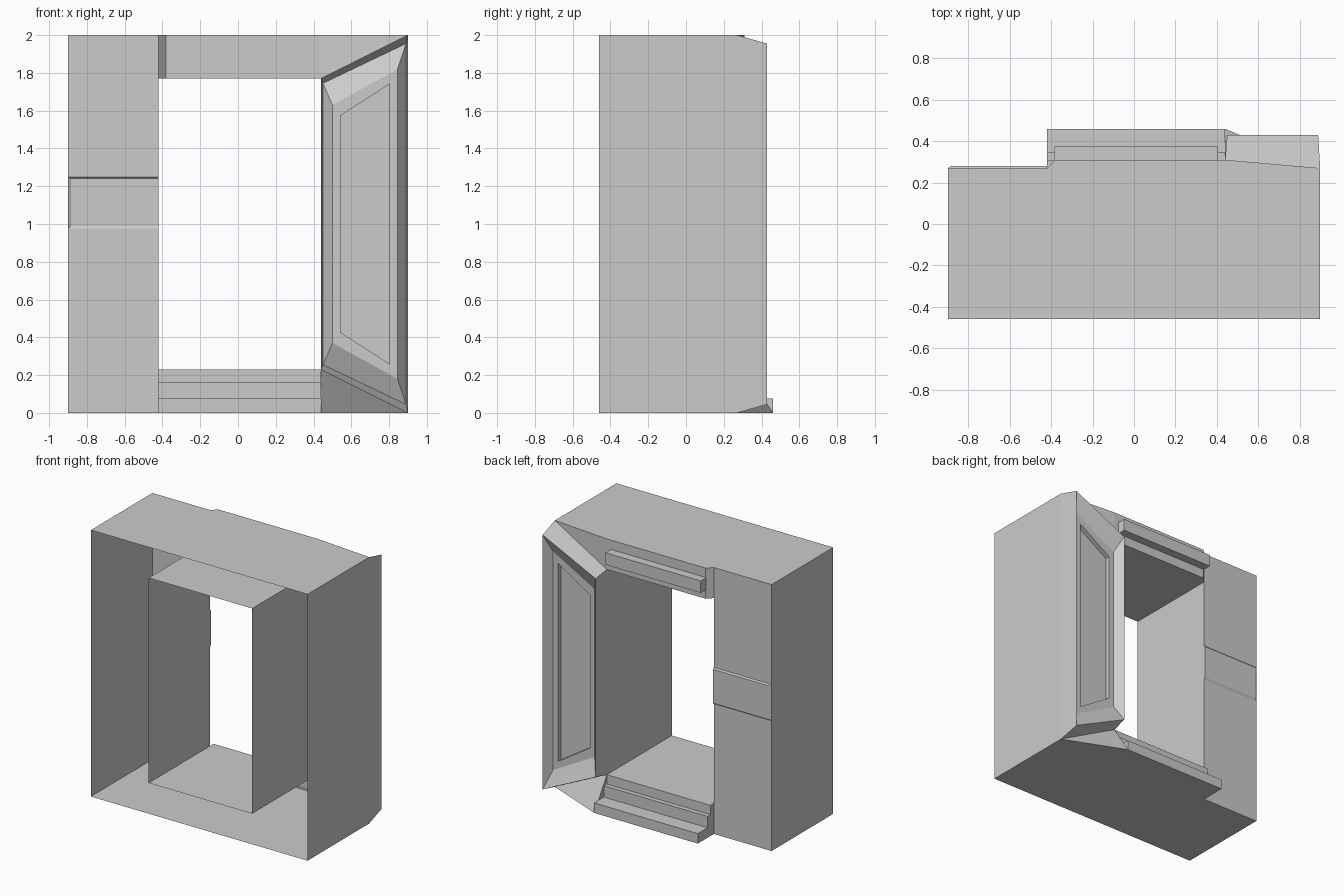
import bpy, bmesh

if "Cube" in bpy.data.objects:
    bpy.data.objects.remove(bpy.data.objects["Cube"])


def build(name, polys):
    """Make one object from a list of polygons given as point lists."""
    bm = bmesh.new()
    for p in polys:
        bm.faces.new([bm.verts.new(v) for v in p])
    bmesh.ops.remove_doubles(bm, verts=bm.verts, dist=0.0005)
    bmesh.ops.recalc_face_normals(bm, faces=bm.faces)
    me = bpy.data.meshes.new(name)
    bm.to_mesh(me)
    bm.free()
    ob = bpy.data.objects.new(name, me)
    bpy.context.collection.objects.link(ob)
    return ob


def bridge(a, b, closed=False):
    """Quads between two matching point rows."""
    n = len(a)
    return [[a[i], a[(i + 1) % n], b[(i + 1) % n], b[i]]
            for i in range(n if closed else n - 1)]


def sweep_x(profile, x0, x1):
    """Extrude a (y, z) profile along x."""
    return bridge([(x0, y, z) for y, z in profile], [(x1, y, z) for y, z in profile])


F, B, L, R = -0.46, 0.27, 0.9, 0.44     # front, back, half width, opening right
IL, IB, LO, HI = -0.42, 0.31, 0.23, 1.77  # opening left, lip depth, floor, ceiling

# Outer shell, open at the front
top = [(-L, F), (L, F), (L, B), (R, IB), (-0.38, IB), (IL, B), (-L, B)]
bottom = [(-L, F), (L, F), (L, B), (R, 0.46), (IL, 0.46), (IL, B), (-L, B)]
shell = [[(x, y, 2) for x, y in top], [(x, y, 0) for x, y in bottom]]
shell += [[(x, F, 0), (x, B, 0), (x, B, 2), (x, F, 2)] for x in (-L, L)]
build("outer_shell", shell)

# Rectangular passage through the middle
build("passage", [
    [(IL, F, LO), (IL, B, LO), (IL, B, HI), (IL, F, HI)],
    [(R, F, LO), (R, IB, LO), (R, IB, HI), (R, F, HI)],
    [(IL, F, LO), (R, F, LO), (R, IB, LO), (IL, IB, LO), (IL, B, LO)],
    [(IL, F, HI), (R, F, HI), (R, IB, HI), (-0.38, IB, HI), (IL, B, HI)]])

# Left pillar with a shallow raised band
band = [(B, 0), (B, 0.975), (0.28, 0.99), (0.28, 1.24), (B, 1.25), (B, 2)]
outer = [(-L if y == B else -0.885, y, z) for y, z in band]
pillar = bridge(outer, [(IL, y, z) for y, z in band])
pillar += [outer[1:5], [(IL, y, z) for y, z in band[1:5]]]
build("left_pillar", pillar)

# Lintel with slanted left end and a triangular right return
build("lintel", [
    [(IL, B, HI), (-0.38, IB, HI), (-0.38, IB, 2), (IL, B, 2)],
    [(-0.38, IB, HI), (R, IB, HI), (R, IB, 2), (-0.38, IB, 2)],
    [(R, IB, HI), (L, B, 2), (R, IB, 2)]])

# Bar on the lintel
bar = [(IB, 1.84), (0.375, 1.84), (0.375, 1.93), (IB, 1.93)]
build("lintel_bar", sweep_x(bar, -0.385, 0.405)
      + [[(x, y, z) for y, z in bar] for x in (-0.385, 0.405)])

# Two steps below the opening
steps = [(IB, LO), (IB, 0.16), (0.345, 0.16), (0.345, 0.075), (0.46, 0.075), (0.46, 0)]
stair = sweep_x(steps, IL, R)
stair.append([(IL, y, z) for y, z in [(B, 0), (B, LO)] + steps])
stair.append([(R, y, z) for y, z in steps[:4] + [(0.411, 0.075)]])
stair.append([(R, y, z) for y, z in [(0.411, 0.075)] + steps[4:]])
stair.append([(R, IB, LO), (L, B, 0), (R, 0.46, 0)])
build("steps", stair)


# Right panel: trapezoid rings (inner x, y, half height, outer x, y, half height)
def ring(xi, yi, hi, xo, yo, ho):
    return [(xo, yo, 1 + ho), (xi, yi, 1 + hi), (xi, yi, 1 - hi), (xo, yo, 1 - ho)]


rings = [ring(R, IB, 0.77, L, B, 1.0),
         ring(0.45, 0.43, 0.745, 0.89, 0.43, 0.955),
         ring(0.5, 0.37, 0.63, 0.845, 0.37, 0.82),
         ring(0.54, 0.37, 0.575, 0.805, 0.37, 0.745),
         ring(0.54, 0.335, 0.575, 0.805, 0.335, 0.745)]
panel = [q for a, b in zip(rings, rings[1:]) for q in bridge(a, b, True)]
build("recessed_side_panel", panel + [rings[-1]])
